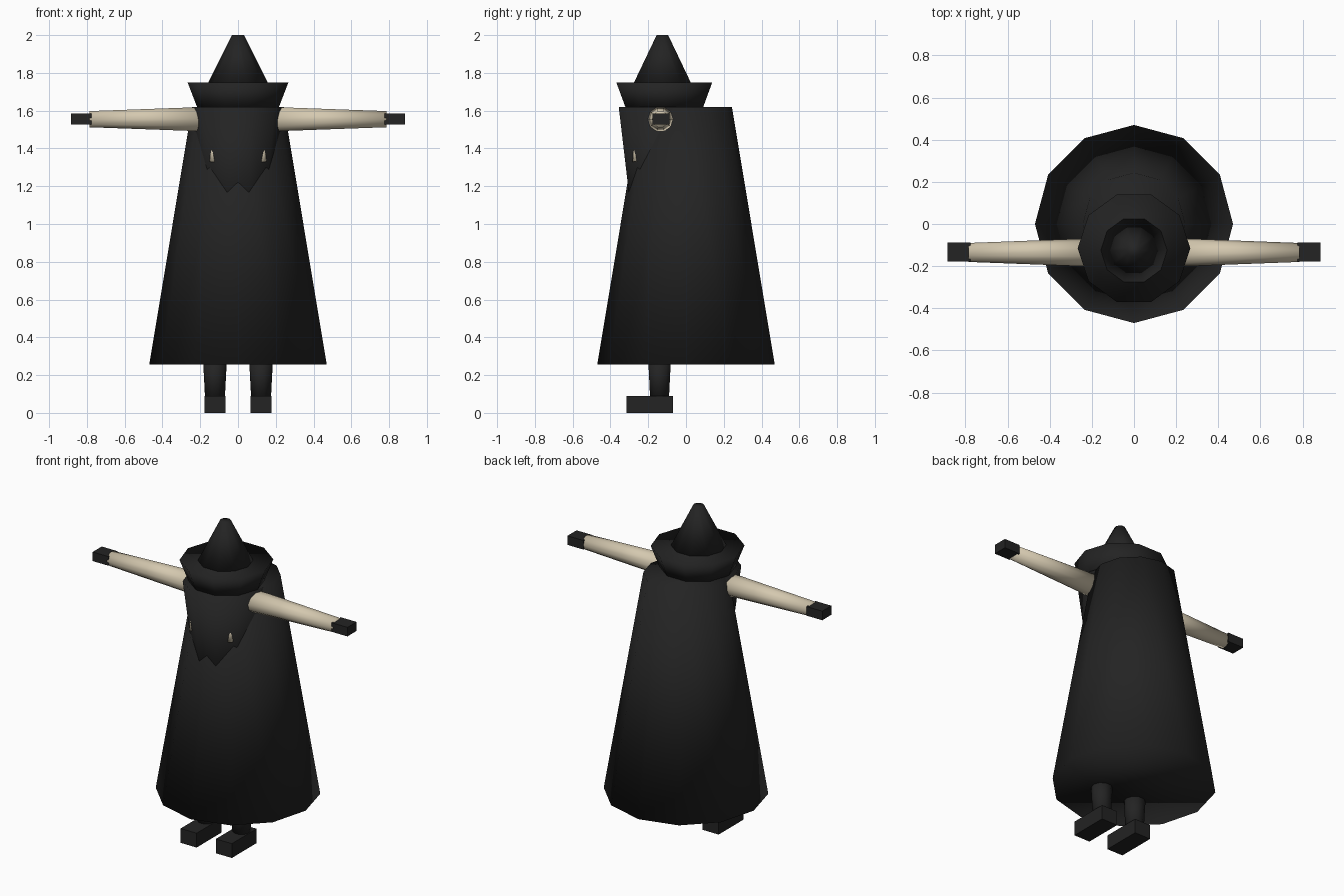
import bpy
import bmesh
import math
from mathutils import Matrix, Vector

if "Cube" in bpy.data.objects:
    bpy.data.objects.remove(bpy.data.objects["Cube"])


def material(name, rgb):
    m = bpy.data.materials.new(name)
    m.diffuse_color = (*rgb, 1)
    m.use_nodes = True
    m.node_tree.nodes["Principled BSDF"].inputs["Base Color"].default_value = m.diffuse_color
    return m


BLACK = material("soft black", (0.017, 0.017, 0.017))
BONE = material("bone beige", (0.66, 0.58, 0.43))


def finish(name, bm, mat, smooth):
    mesh = bpy.data.meshes.new(name)
    for f in bm.faces:
        f.smooth = smooth
    bm.to_mesh(mesh)
    bm.free()
    mesh.materials.append(mat)
    obj = bpy.data.objects.new(name, mesh)
    bpy.context.collection.objects.link(obj)
    return obj


def taper(name, start, end, r1, r2, sides, mat):
    """Capped tapered tube between two points, with a corner on the x axis."""
    start, end = Vector(start), Vector(end)
    axis = end - start
    bm = bmesh.new()
    bmesh.ops.create_cone(bm, cap_ends=True, segments=sides, radius1=r1,
                          radius2=r2, depth=axis.length)
    # put a vertex exactly on +x
    first = min(bm.verts, key=lambda v: abs(math.atan2(v.co.y, v.co.x)))
    spin = -math.atan2(first.co.y, first.co.x)
    turn = axis.to_track_quat('Z', 'Y').to_matrix().to_4x4()
    if abs(axis.x) < 1e-6 and abs(axis.y) < 1e-6:
        turn = Matrix.Identity(4)
    bm.transform(Matrix.Translation((start + end) / 2) @ turn
                 @ Matrix.Rotation(spin, 4, 'Z'))
    return finish(name, bm, mat, True)


def box(name, lo, hi, mat):
    lo, hi = Vector(lo), Vector(hi)
    bm = bmesh.new()
    bmesh.ops.create_cube(bm, size=1)
    bm.transform(Matrix.Translation((lo + hi) / 2)
                 @ Matrix.Diagonal((*(hi - lo), 1)))
    return finish(name, bm, mat, False)


# Long cloak and the body that pushes out through its front
taper("cloak", (0, 0, 0.255), (0, 0, 1.62), 0.47, 0.243, 12, BLACK)
taper("body", (0, -0.125, 0.95), (0, -0.125, 1.62), 0.16, 0.243, 10, BLACK)

# Flared collar and pointed hood
taper("collar", (0, -0.115, 1.61), (0, -0.115, 1.75), 0.213, 0.267, 10, BLACK)
taper("hood", (0, -0.125, 1.745), (0, -0.125, 2.0), 0.16, 0.032, 10, BLACK)

for side, s in (("left", 1), ("right", -1)):
    # Outstretched arm and hand
    taper(side + "_arm", (s * 0.15, -0.135, 1.555), (s * 0.785, -0.135, 1.555),
          0.069, 0.045, 10, BONE)
    xs = sorted((s * 0.775, s * 0.885))
    box(side + "_hand", (xs[0], -0.178, 1.528), (xs[1], -0.088, 1.585), BLACK)

    # Small pale tusk on the chest
    taper(side + "_tusk", (s * 0.133, -0.265, 1.33), (s * 0.133, -0.268, 1.42),
          0.018, 0.008, 8, BONE)

    # Leg and foot
    taper(side + "_leg", (s * 0.122, -0.14, 0.07), (s * 0.122, -0.14, 0.30),
          0.052, 0.064, 10, BLACK)
    xs = sorted((s * 0.067, s * 0.178))
    box(side + "_foot", (xs[0], -0.315, 0), (xs[1], -0.07, 0.09), BLACK)
